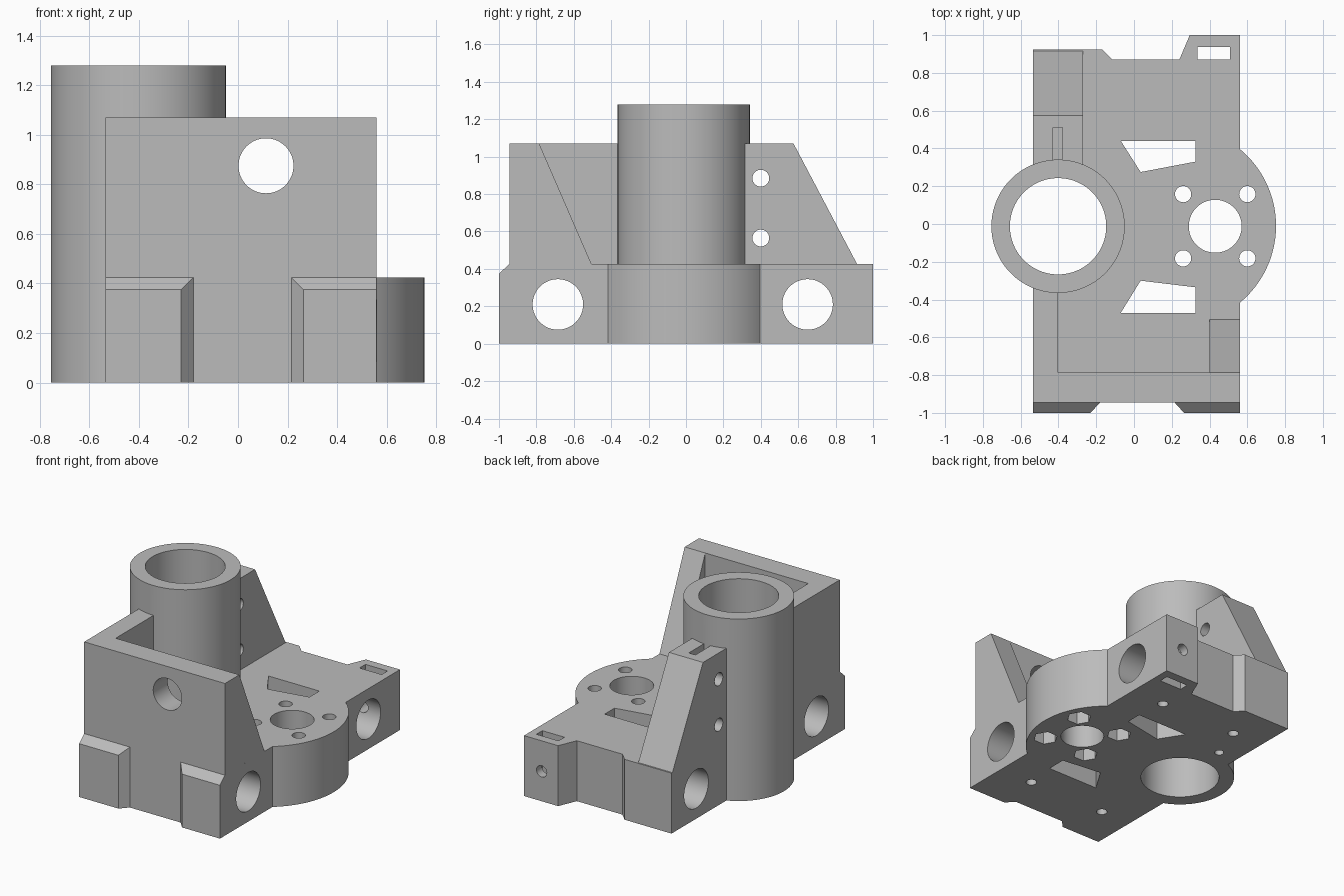
import bpy, bmesh, math
from mathutils import Vector

cube = bpy.data.objects.get("Cube")
if cube:
    bpy.data.objects.remove(cube, do_unlink=True)

grey = bpy.data.materials.new("plastic grey")
grey.use_nodes = True
colour = (0.5, 0.5, 0.5, 1)
grey.diffuse_color = colour
grey.node_tree.nodes["Principled BSDF"].inputs["Base Color"].default_value = colour

# Order in which (u, v, depth) map to x, y, z for each extrusion axis
AXES = {"x": lambda u, v, d: (d, u, v),
        "y": lambda u, v, d: (u, d, v),
        "z": lambda u, v, d: (u, v, d)}


def finish(name, bm):
    bmesh.ops.recalc_face_normals(bm, faces=bm.faces)
    mesh = bpy.data.meshes.new(name)
    bm.to_mesh(mesh)
    bm.free()
    mesh.materials.append(grey)
    obj = bpy.data.objects.new(name, mesh)
    bpy.context.collection.objects.link(obj)
    return obj


def prism(name, points, axis, lo, hi):
    """Extrude a 2D outline along an axis."""
    bm = bmesh.new()
    rings = [[bm.verts.new(AXES[axis](u, v, d)) for u, v in points] for d in (lo, hi)]
    n = len(points)
    bm.faces.new(rings[0])
    bm.faces.new(rings[1])
    for i in range(n):
        j = (i + 1) % n
        bm.faces.new((rings[0][i], rings[0][j], rings[1][j], rings[1][i]))
    return finish(name, bm)


def arc(u, v, r, start=0, end=360, n=96):
    steps = n if end - start == 360 else n + 1
    angles = [math.radians(start + (end - start) * i / n) for i in range(steps)]
    return [(u + r * math.cos(a), v + r * math.sin(a)) for a in angles]


def rod(name, u, v, r, axis, lo, hi, n=48):
    return prism(name, arc(u, v, r, n=n), axis, lo, hi)


def box(name, x0, x1, y0, y1, z0, z1):
    return prism(name, [(x0, y0), (x1, y0), (x1, y1), (x0, y1)], "z", z0, z1)


def combine(body, other, operation):
    mod = body.modifiers.new("combine", "BOOLEAN")
    mod.operation, mod.solver, mod.object = operation, "EXACT", other
    bpy.context.view_layer.objects.active = body
    bpy.ops.object.modifier_apply(modifier=mod.name)
    bpy.data.objects.remove(other, do_unlink=True)


def add(other):
    combine(body, other, "UNION")


def cut(other, target=None):
    combine(target or body, other, "DIFFERENCE")


LEFT, RIGHT, FRONT = -0.535, 0.56, -0.945
BASE, WALL, TUBE = 0.425, 1.07, 1.28
TX, CY, MX = -0.402, -0.012, 0.43

# Base plate with rounded side bulge and rear tabs
bulge = arc(0.225, -0.01, 0.527, -50.5, 50.5, 40)
outline = [(LEFT, FRONT), (RIGHT, FRONT)] + bulge + [
    (RIGHT, 1), (0.295, 1), (0.24, 0.87), (-0.115, 0.87), (-0.17, 0.925), (LEFT, 0.925)]
body = prism("carriage_bracket", outline, "z", 0, BASE)

# Front wall, tall side wall and sloping side rib
add(box("front_wall", LEFT, RIGHT, FRONT, -0.785, 0.1, WALL))
add(box("side_wall", LEFT, TX, -0.85, -0.1, 0.1, WALL))
add(prism("side_rib", [(-0.85, 0.1), (-0.505, 0.1), (-0.505, BASE), (-0.785, WALL),
                       (-0.85, WALL)], "x", 0.4, RIGHT))

# Chamfered front pads
for outer, wide, narrow in ((LEFT, -0.18, -0.23), (RIGHT, 0.215, 0.265)):
    bm = bmesh.new()
    for y, inner, top in ((-0.88, wide, BASE), (FRONT, wide, BASE), (-1, narrow, 0.375)):
        for x in (outer, inner):
            for z in (0, top):
                bm.verts.new((x, y, z))
    bmesh.ops.convex_hull(bm, input=bm.verts)
    bmesh.ops.dissolve_limit(bm, angle_limit=0.01, verts=bm.verts, edges=bm.edges)
    add(finish("front_pad", bm))

# Rear gusset with a nut slot in its top
gusset = prism("rear_gusset", [(0.2, 0.1), (0.915, 0.1), (0.915, BASE), (0.575, WALL),
                               (0.2, WALL)], "x", LEFT, -0.27)
cut(box("nut_slot", -0.43, -0.378, 0.28, 0.51, 0.47, 1.2), gusset)
add(gusset)

# Tube and its bore
add(rod("tube", TX, CY, 0.353, "z", 0, TUBE, 128))
cut(rod("tube_bore", TX, CY, 0.255, "z", -0.1, 1.5, 128))

# Motor opening, screw holes and hexagonal nut pockets
cut(rod("motor_hole", MX, CY, 0.14, "z", -0.1, 0.6, 64))
for sx in (-1, 1):
    for sy in (-1, 1):
        x, y = MX + sx * 0.17, CY + sy * 0.17
        cut(rod("screw_hole", x, y, 0.043, "z", -0.1, 0.6, 32))
        cut(rod("nut_pocket", x, y, 0.08, "z", -0.1, 0.2, 6))

# Slanted windows through the base
cut(prism("rear_window", [(-0.07, 0.44), (0.035, 0.275), (0.325, 0.33), (0.325, 0.44)],
          "z", -0.1, 0.6))
cut(prism("front_window", [(-0.07, -0.47), (0.325, -0.47), (0.325, -0.335), (0.035, -0.3)],
          "z", -0.1, 0.6))

# Cross bores for rods, with small holes up from below
for y in (-0.685, 0.65):
    cut(rod("rod_bore", y, 0.21, 0.135, "x", -1, 1, 64))
    for x in (-0.3, 0.3):
        cut(rod("lower_hole", x, y, 0.035, "z", -0.1, 0.2, 32))
cut(rod("gusset_lower_hole", -0.39, 0.4, 0.03, "z", -0.1, 0.3, 32))

# Wall opening, gusset screw holes and rear tab fastener
cut(rod("wall_hole", 0.113, 0.875, 0.111, "y", -1.2, -0.6, 64))
for z in (0.565, 0.885):
    cut(rod("gusset_hole", 0.4, z, 0.045, "x", -0.8, -0.1, 32))
cut(box("tab_slot", 0.335, 0.507, 0.872, 0.938, -0.1, 0.6))
cut(rod("tab_hole", 0.423, 0.21, 0.04, "y", 0.65, 1.2, 32))

# Smooth curved walls, crisp edges
bpy.ops.object.select_all(action="DESELECT")
body.select_set(True)
bpy.context.view_layer.objects.active = body
bpy.ops.object.shade_smooth_by_angle(angle=math.radians(25))
